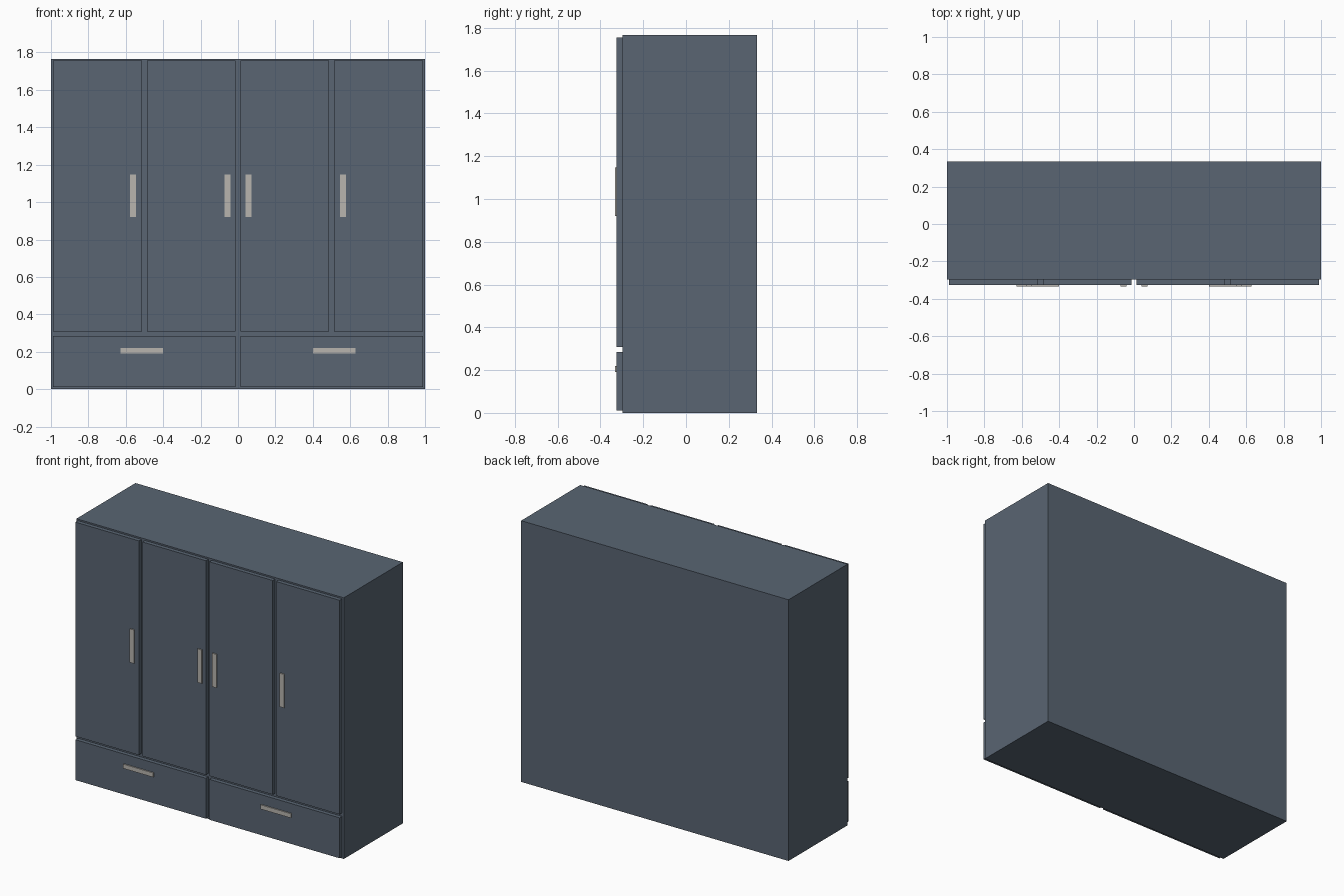
import bpy

if "Cube" in bpy.data.objects:
    bpy.data.objects.remove(bpy.data.objects["Cube"])


def material(name, rgb):
    m = bpy.data.materials.new(name)
    m.diffuse_color = (*rgb, 1)
    m.use_nodes = True
    m.node_tree.nodes["Principled BSDF"].inputs["Base Color"].default_value = m.diffuse_color
    return m


slate = material("slate_paint", (0.10, 0.13, 0.17))
metal = material("brushed_metal", (0.48, 0.46, 0.43))


def box(name, x, y, z, mat):
    """Box spanning the (min, max) pair given for each axis."""
    bpy.ops.mesh.primitive_cube_add(size=1, location=[sum(r) / 2 for r in (x, y, z)])
    ob = bpy.context.object
    ob.name = name
    ob.scale = [abs(r[1] - r[0]) for r in (x, y, z)]
    bpy.ops.object.transform_apply(location=False, rotation=False, scale=True)
    ob.data.materials.append(mat)
    return ob


BACK, BODY_FRONT, PANEL_FRONT, HANDLE_FRONT = 0.333, -0.298, -0.325, -0.333
panel_y = (PANEL_FRONT, BODY_FRONT)
handle_y = (HANDLE_FRONT, PANEL_FRONT)

# Wardrobe carcass
box("wardrobe_body", (-1, 1), (BODY_FRONT, BACK), (0, 1.766), slate)

# Doors, drawers and handles, repeated on both sides
for side, s in (("left", -1), ("right", 1)):
    def span(a, b):
        return (s * a, s * b)

    box(f"{side}_inner_door", span(0.013, 0.487), panel_y, (0.308, 1.756), slate)
    box(f"{side}_outer_door", span(0.514, 0.988), panel_y, (0.308, 1.756), slate)
    box(f"{side}_drawer_front", span(0.013, 0.988), panel_y, (0.012, 0.285), slate)

    box(f"{side}_inner_door_handle", span(0.039, 0.071), handle_y, (0.921, 1.148), metal)
    box(f"{side}_outer_door_handle", span(0.545, 0.577), handle_y, (0.921, 1.148), metal)
    box(f"{side}_drawer_handle", span(0.402, 0.628), handle_y, (0.191, 0.220), metal)
